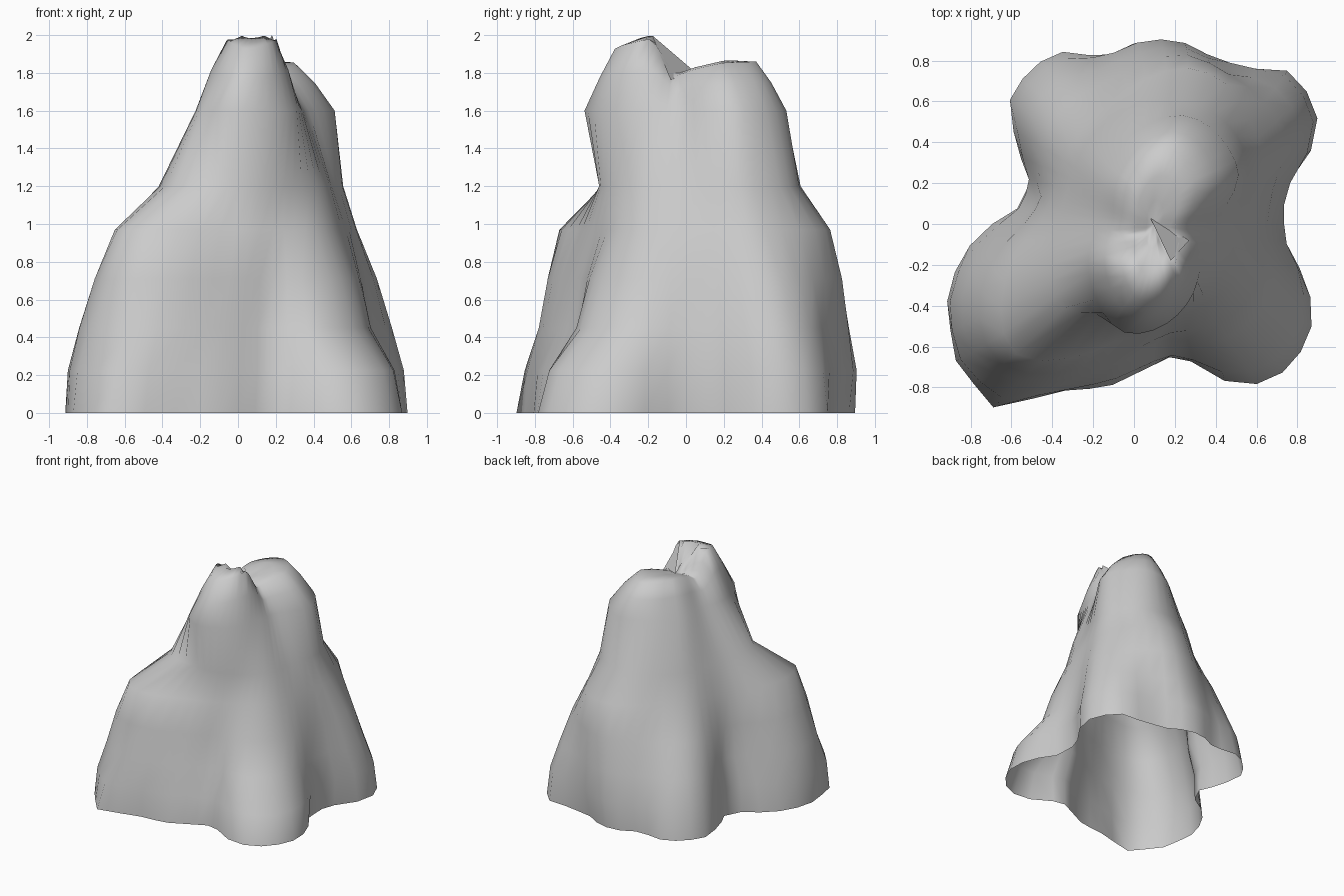
import bpy, bmesh, math

if "Cube" in bpy.data.objects:
    bpy.data.objects.remove(bpy.data.objects["Cube"])

N = 48
# Footprint outline, counterclockwise from the right side
FOOT = [(.72, .05), (.72, .14), (.78, .24), (.86, .33), (.91, .58), (.75, .75), (.59, .76),
        (.34, .8), (.17, .9), (-.04, .88), (-.15, .8), (-.31, .86), (-.49, .78), (-.61, .63),
        (-.58, .37), (-.5, .22), (-.59, .04), (-.72, -.01), (-.86, -.17), (-.92, -.4),
        (-.87, -.68), (-.67, -.92), (-.4, -.82), (-.13, -.8), (.2, -.64), (.32, -.69),
        (.51, -.81), (.68, -.76), (.78, -.69), (.87, -.53), (.86, -.27), (.73, -.13)]
# Upper cross-section radii every 15 degrees, per height
LEVELS = [
    (0.45, [.66, .72, .91, .94, .87, .89, .84, .78, .80, .75, .60, .52,
            .60, .85, 1.00, 1.02, .90, .74, .63, .58, .67, .72, .73, .70]),
    (0.97, [.53, .57, .66, .72, .79, .79, .71, .62, .57, .53, .49, .48,
            .53, .67, .82, .90, .76, .60, .53, .49, .48, .50, .51, .51]),
    (1.20, [.43, .48, .56, .61, .63, .62, .60, .56, .52, .48, .44, .43,
            .45, .50, .56, .58, .51, .47, .46, .45, .44, .44, .44, .43]),
    (1.60, [.28, .37, .48, .52, .55, .55, .50, .44, .38, .34, .30, .27,
            .27, .31, .37, .43, .50, .55, .52, .46, .39, .32, .28, .26]),
]
# Ridge heights along y: front peak, notch, back peak
RIDGE = [(-.42, 1.92), (-.34, 1.96), (-.18, 2.0), (-.06, 1.79), (.05, 1.83),
         (.2, 1.865), (.36, 1.87)]
# Summit rings: x scale, y scale, and how far each has risen to the ridge
SUMMIT = [(.75, .85, .55), (.5, .7, .96), (.3, .45, 1), (.12, .22, 1)]


def lerp(a, b, t):
    return a + (b - a) * t


def ramp(table, t):
    if t <= table[0][0]:
        return table[0][1]
    for (t0, v0), (t1, v1) in zip(table, table[1:]):
        if t <= t1:
            return lerp(v0, v1, (t - t0) / (t1 - t0))
    return table[-1][1]


def refine(radii):
    # double the angular resolution with a smooth midpoint
    out, n = [], len(radii)
    for i in range(n):
        a, b, c, d = (radii[(i + k) % n] for k in (-1, 0, 1, 2))
        out += [b, (9 * (b + c) - a - d) / 16]
    return out


def foot_radii():
    # where rays from the centre meet the footprint outline
    out = []
    for i in range(N):
        a = 2 * math.pi * i / N
        dx, dy = math.cos(a), math.sin(a)
        for (x0, y0), (x1, y1) in zip(FOOT, FOOT[1:] + FOOT[:1]):
            s0, s1 = dx * y0 - dy * x0, dx * y1 - dy * x1
            if s0 <= 0 < s1:
                t = s0 / (s0 - s1)
                out.append(lerp(x0, x1, t) * dx + lerp(y0, y1, t) * dy)
                break
        else:
            out.append(.72)
    return out


def offset(i, r):
    a = 2 * math.pi * i / N
    return r * math.cos(a), r * math.sin(a)


def make(name, bm):
    me = bpy.data.meshes.new(name)
    bm.to_mesh(me)
    bm.free()
    for p in me.polygons:
        p.use_smooth = True
    ob = bpy.data.objects.new(name, me)
    bpy.context.collection.objects.link(ob)
    return ob


# Rock shell, open underneath; the lower bands bulge, most on the front right foot
levels = [(0, foot_radii())] + [(z, refine(r)) for z, r in LEVELS]
walls = []
for k, (z, r) in enumerate(levels):
    walls.append((z, r))
    if k < 2:
        z1, r1 = levels[k + 1]
        mid = []
        for i, (a, b) in enumerate(zip(r, r1)):
            toe = max(0, math.cos(2 * math.pi * i / N - math.radians(318)))
            extra = (.025 + .05 * toe ** 8) if k == 0 else .015
            mid.append((a + b) / 2 + extra)
        walls.append(((z + z1) / 2, mid))

bm = bmesh.new()
rings = []
for z, radii in walls:
    ring = []
    for i, r in enumerate(radii):
        x, y = offset(i, r)
        ring.append(bm.verts.new((x + .06 * z, y, z)))
    rings.append(ring)

# Twin-peaked summit
top_z, top_r = levels[-1]
cx = .06 * top_z
for sx, sy, f in SUMMIT:
    ring = []
    for i, r in enumerate(top_r):
        x, y = offset(i, r)
        ring.append(bm.verts.new((cx + x * sx, y * sy, lerp(top_z, ramp(RIDGE, y * sy), f))))
    rings.append(ring)

for a, b in zip(rings, rings[1:]):
    for i in range(N):
        j = (i + 1) % N
        bm.faces.new((a[i], a[j], b[j], b[i]))
tip = bm.verts.new((cx, 0, ramp(RIDGE, 0)))
for i in range(N):
    bm.faces.new((rings[-1][i], rings[-1][(i + 1) % N], tip))
make("rock", bm)

# Sharp sliver in the notch behind the front peak
bm = bmesh.new()
bm.faces.new([bm.verts.new(p) for p in ((.08, .03, 1.82), (.18, -.18, 2.0), (.27, -.08, 1.76))])
make("notch_sliver", bm)
